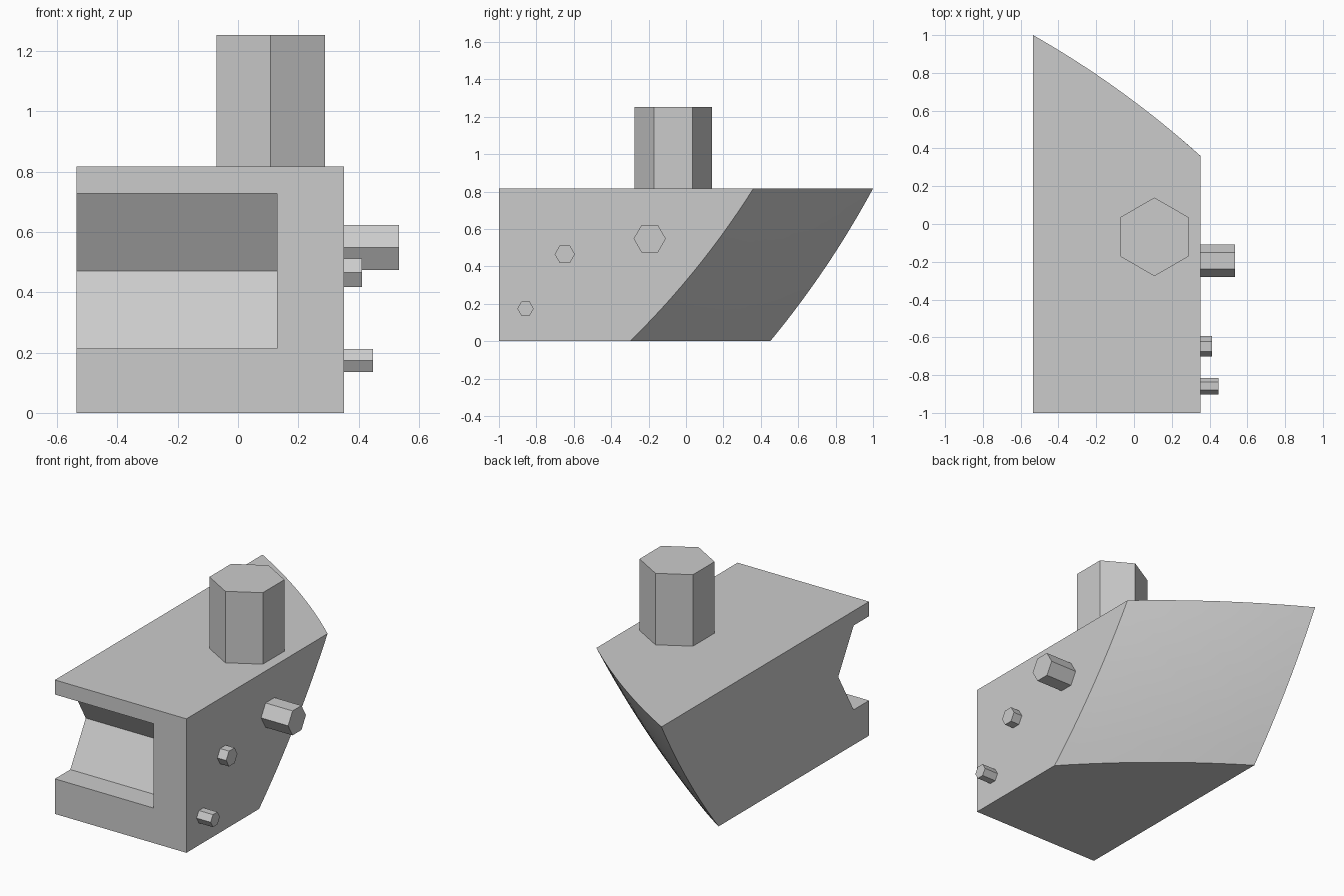
import bpy, bmesh, math
from mathutils import Matrix, Vector

if "Cube" in bpy.data.objects:
    bpy.data.objects.remove(bpy.data.objects["Cube"], do_unlink=True)

# Single grey finish
grey = bpy.data.materials.new("plain_grey")
grey.use_nodes = True
colour = (0.6, 0.6, 0.6, 1)
grey.diffuse_color = colour
grey.node_tree.nodes["Principled BSDF"].inputs["Base Color"].default_value = colour

LEFT, RIGHT, FRONT, TOP = -0.535, 0.352, -1.0, 0.817
CENTRE, RADIUS = Vector((-3.068, -3.445, 3.216)), 5.651


def add_object(name, bm):
    mesh = bpy.data.meshes.new(name)
    bmesh.ops.recalc_face_normals(bm, faces=bm.faces)
    bm.to_mesh(mesh)
    bm.free()
    obj = bpy.data.objects.new(name, mesh)
    bpy.context.collection.objects.link(obj)
    mesh.materials.append(grey)
    return obj


def hex_prism(name, radius, start, length, axis):
    """Hexagonal prism from start along X or Z, with corners towards +y and -y."""
    bm = bmesh.new()
    bmesh.ops.create_cone(bm, cap_ends=True, segments=6, radius1=radius,
                          radius2=radius, depth=length)
    bm.transform(Matrix.Translation((0, 0, length / 2)))
    # Put a corner on the y axis whatever the primitive's starting angle
    v = bm.verts[:][0].co
    bm.transform(Matrix.Rotation(math.pi / 2 - math.atan2(v.y, v.x), 4, "Z"))
    if axis == "X":
        bm.transform(Matrix.Rotation(math.pi / 2, 4, "Y"))
    bm.transform(Matrix.Translation(start))
    return add_object(name, bm)


def back_y(x, z):
    """Depth of the gently domed, slanted back."""
    dx, dz = x - CENTRE.x, z - CENTRE.z
    return CENTRE.y + math.sqrt(RADIUS ** 2 - dx * dx - dz * dz)


# Body: a gridded block whose back is pushed onto the dome
bm = bmesh.new()
bmesh.ops.create_cube(bm, size=1)
bmesh.ops.subdivide_edges(bm, edges=bm.edges[:], cuts=15, use_grid_fill=True)
for v in bm.verts:
    x = LEFT + (v.co.x + 0.5) * (RIGHT - LEFT)
    z = (v.co.z + 0.5) * TOP
    v.co = (x, FRONT + (v.co.y + 0.5) * (back_y(x, z) - FRONT), z)
bmesh.ops.dissolve_limit(bm, angle_limit=math.radians(0.1),
                         verts=bm.verts[:], edges=bm.edges[:])
body = add_object("body", bm)

# Half-hexagon channel across the front, open on one side
cutter = hex_prism("channel_cutter", 0.297, (LEFT - 0.2, FRONT, 0.471),
                   0.13 - LEFT + 0.2, "X")
cutter.hide_render = True
cut = body.modifiers.new("channel", "BOOLEAN")
cut.operation, cut.solver, cut.object = "DIFFERENCE", "EXACT", cutter
bpy.ops.object.select_all(action="DESELECT")
bpy.context.view_layer.objects.active = body
body.select_set(True)
bpy.ops.object.modifier_apply(modifier=cut.name)
bpy.data.objects.remove(cutter, do_unlink=True)
bpy.ops.object.shade_smooth_by_angle(angle=math.radians(20))

# Post on top and three pegs on the side
hex_prism("top_post", 0.208, (0.108, -0.068, TOP), 0.436, "Z")
for name, radius, y, z, length in (
        ("large_peg", 0.086, -0.194, 0.548, 0.182),
        ("middle_peg", 0.054, -0.648, 0.465, 0.06),
        ("low_peg", 0.044, -0.858, 0.174, 0.095)):
    hex_prism(name, radius, (RIGHT, y, z), length, "X")
